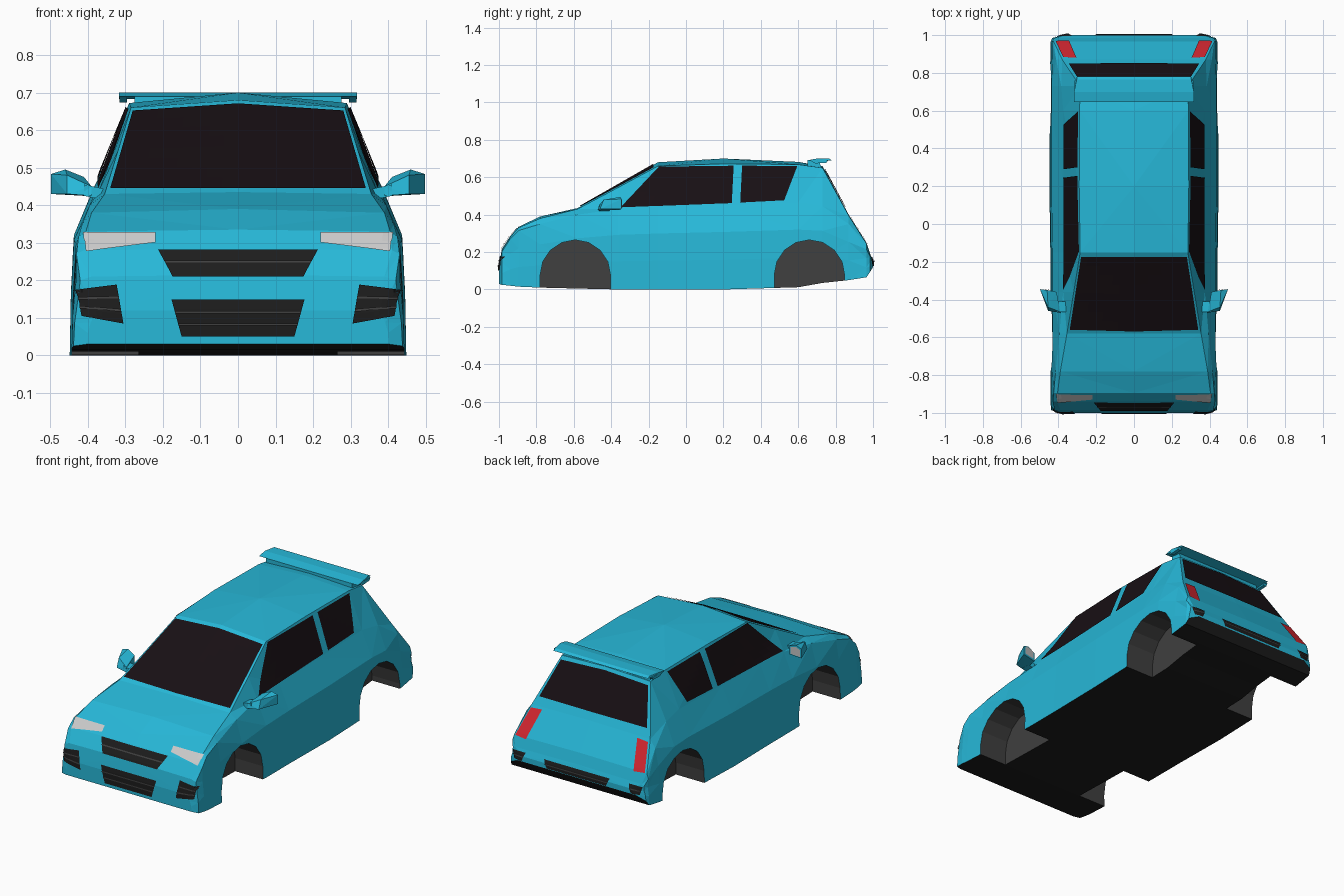
import bpy, bmesh, math
from mathutils import Vector
from mathutils.bvhtree import BVHTree

if "Cube" in bpy.data.objects:
    bpy.data.objects.remove(bpy.data.objects["Cube"])


def material(name, r, g, b):
    m = bpy.data.materials.new(name)
    m.diffuse_color = (r, g, b, 1)
    m.use_nodes = True
    m.node_tree.nodes["Principled BSDF"].inputs["Base Color"].default_value = m.diffuse_color
    return m


PAINT = material("paint", 0.02, 0.48, 0.69)
WELL = material("well_grey", 0.05, 0.05, 0.05)
BLACK = material("black", 0.012, 0.012, 0.012)
GLASS = material("tinted_glass", 0.009, 0.005, 0.007)
LENS = material("clear_lens", 0.53, 0.53, 0.53)
RED = material("red_lens", 0.65, 0.02, 0.03)


def finish(bm, name, mats, mirror=False, recalc=True):
    if recalc:
        bmesh.ops.recalc_face_normals(bm, faces=bm.faces)
    me = bpy.data.meshes.new(name)
    bm.to_mesh(me)
    bm.free()
    for m in mats:
        me.materials.append(m)
    ob = bpy.data.objects.new(name, me)
    bpy.context.collection.objects.link(ob)
    if mirror:
        ob.modifiers.new("mirror", 'MIRROR')
    return ob


# Body shell: lofted cross-sections along y
# y, centre z, edge x, edge z, belt x, belt z, widest x, bottom z
SECTIONS = [
    (-1.0, .12, .34, .12, .38, .115, .40, .03),
    (-.985, .215, .39, .21, .42, .20, .435, .025),
    (-.94, .285, .41, .28, .43, .27, .44, .02),
    (-.895, .335, .405, .33, .425, .315, .44, .015),
    (-.78, .39, .39, .38, .415, .35, .44, .01),
    (-.58, .435, .355, .43, .395, .40, .44, .005),
    (-.36, .56, .319, .547, .375, .43, .44, 0),
    (-.15, .68, .285, .66, .37, .44, .44, 0),
    (.2, .70, .29, .672, .372, .452, .445, 0),
    (.6, .682, .288, .668, .375, .465, .445, .012),
    (.73, .66, .285, .65, .385, .445, .445, .035),
    (.87, .40, .38, .395, .412, .35, .44, .05),
    (.965, .25, .425, .245, .435, .215, .438, .065),
    (.985, .19, .405, .185, .42, .175, .43, .095),
    (1.0, .15, .33, .15, .35, .145, .37, .12)]

bm = bmesh.new()
rings = []
for y, zc, xe, ze, xb, zb, xm, z0 in SECTIONS:
    h = zb - z0
    half = [(xe, ze), (xb, zb), (xm - .008, z0 + .68 * h),
            (xm, z0 + .35 * h), (xm + .003, z0)]
    pts = [(0, zc)] + half + [(-x, z) for x, z in reversed(half)]
    rings.append([bm.verts.new((x, y, z)) for x, z in pts])
n = len(rings[0])
for a, b in zip(rings, rings[1:]):
    for i in range(n):
        f = bm.faces.new((a[i], a[(i + 1) % n], b[(i + 1) % n], b[i]))
        f.material_index = 2 if i == 5 else 0       # black floor
bm.faces.new(rings[0])
bm.faces.new(rings[-1])
bmesh.ops.recalc_face_normals(bm, faces=bm.faces)
bmesh.ops.triangulate(bm, faces=bm.faces)
skin = BVHTree.FromBMesh(bm)
body = finish(bm, "body", [PAINT, WELL, BLACK])

# Wheel arches cut from the body
bm = bmesh.new()
for yc in (-.592, .66):
    for s in (-1, 1):
        prof = [(yc - .188, -.1)]
        for k in range(9):
            t = math.pi * (1 - k / 8)
            prof.append((yc + .188 * math.cos(t), .077 + .188 * math.sin(t)))
        prof.append((yc + .188, -.1))
        f = bm.faces.new([bm.verts.new((s * .265, y, z)) for y, z in prof])
        new = bmesh.ops.extrude_face_region(bm, geom=[f])["geom"]
        bmesh.ops.translate(bm, vec=(s * .4, 0, 0),
                            verts=[v for v in new if isinstance(v, bmesh.types.BMVert)])
for f in bm.faces:
    f.material_index = 1
cutter = finish(bm, "arch_cutter", [PAINT, WELL, BLACK])
cutter.hide_render = True
mod = body.modifiers.new("arches", 'BOOLEAN')
mod.operation, mod.solver, mod.object = 'DIFFERENCE', 'EXACT', cutter
shell = bpy.data.meshes.new_from_object(
    body.evaluated_get(bpy.context.evaluated_depsgraph_get()))
body.modifiers.clear()
body.data = shell
bpy.data.objects.remove(cutter)

VIEWS = {"front": (lambda a, b: Vector((a, -2, b)), Vector((0, 1, 0))),
         "rear": (lambda a, b: Vector((a, 2, b)), Vector((0, -1, 0))),
         "side": (lambda a, b: Vector((2, a, b)), Vector((-1, 0, 0)))}


def patch(name, view, corners, mat, offset=.005, nu=8, nv=8):
    """Four-cornered panel laid on the body skin, mirrored in x."""
    start, d = VIEWS[view]
    p = [Vector(c) for c in corners]
    bm = bmesh.new()
    grid = []
    for j in range(nv + 1):
        row = []
        for i in range(nu + 1):
            q = p[0].lerp(p[1], i / nu).lerp(p[3].lerp(p[2], i / nu), j / nv)
            o = start(*q)
            loc, nor, _, _ = skin.ray_cast(o, d)
            if loc is None:
                loc, nor, _, _ = skin.find_nearest(o + d)
            v = loc + nor * offset
            if view != "side" and abs(q.x) < 1e-6:
                v.x = 0
            row.append(bm.verts.new(v))
        grid.append(row)
    for r, s in zip(grid, grid[1:]):
        for i in range(nu):
            f = bm.faces.new((r[i], r[i + 1], s[i + 1], s[i]))
            f.normal_update()
            if f.normal.dot(d) > 0:
                f.normal_flip()
    return finish(bm, name, [mat], mirror=True, recalc=False)


def vent(name, view, c, slats):
    """Black opening with thin grey slats across it."""
    patch(name, view, c, BLACK)
    p = [Vector(q) for q in c]
    for k in range(slats):
        t = (k + 1) / (slats + 1)
        l, r = p[0].lerp(p[3], t), p[1].lerp(p[2], t)
        up = Vector((0, .003))
        patch(f"{name}_slat_{k + 1}", view, [l + up, r + up, r - up, l - up],
              WELL, .009, 8, 1)


# Windows
patch("windscreen", "front", [(0, .667), (.28, .648), (.34, .442), (0, .442)], GLASS)
patch("front_side_window", "side", [(-.145, .655), (.255, .66), (.245, .46), (-.35, .437)], GLASS)
patch("rear_side_window", "side", [(.30, .66), (.595, .658), (.525, .475), (.29, .463)], GLASS)
patch("rear_window", "rear", [(0, .643), (.28, .63), (.345, .44), (0, .44)], GLASS)

# Lights
patch("headlight", "front", [(.22, .325), (.41, .325), (.405, .275), (.22, .298)], LENS)
patch("tail_light", "rear", [(.305, .385), (.375, .38), (.415, .245), (.345, .238)], RED)

# Grilles and bumper vents
vent("upper_grille", "front", [(0, .28), (.213, .28), (.175, .21), (0, .21)], 1)
vent("lower_grille", "front", [(0, .148), (.177, .148), (.15, .05), (0, .05)], 2)
vent("side_intake", "front", [(.323, .188), (.428, .175), (.415, .105), (.305, .085)], 2)
vent("rear_vent", "rear", [(0, .168), (.21, .168), (.19, .125), (0, .125)], 1)
vent("rear_side_vent", "rear", [(.33, .172), (.415, .172), (.40, .125), (.35, .125)], 1)


def hull(name, pts, mat, mirror=True):
    bm = bmesh.new()
    bmesh.ops.convex_hull(bm, input=[bm.verts.new(p) for p in pts])
    return finish(bm, name, [mat], mirror)


# Door mirrors
hull("mirror_housing", [(.41, -.36, .425), (.498, -.345, .43), (.498, -.345, .483),
                        (.46, -.35, .495), (.41, -.36, .475), (.455, -.46, .43),
                        (.39, -.47, .425), (.39, -.465, .45), (.455, -.44, .48)], PAINT)
hull("mirror_stalk", [(x, y, z) for x, lo, hi in ((.34, .41, .44), (.41, .425, .455))
                      for y in (-.465, -.41) for z in (lo, hi)], PAINT)
bm = bmesh.new()
bm.faces.new([bm.verts.new(v) for v in ((.42, -.354, .433), (.42, -.354, .472),
                                        (.46, -.346, .487), (.49, -.342, .478), (.49, -.342, .437))])
finish(bm, "mirror_glass", [LENS], mirror=True)

# Roof spoiler and its mount
WING = [(.645, .69), (.70, .70), (.765, .70), (.78, .69), (.70, .683)]
hull("spoiler_wing", [(s * (.317 if y < .75 else .303), y, z)
                      for s in (-1, 1) for y, z in WING], PAINT, False)
hull("spoiler_tip", [(x, y, z) for x in (.295, .316)
                     for y, z in ((.66, .692), (.76, .692), (.75, .677), (.69, .674))], PAINT)
hull("spoiler_mount", [(s * .275, y, z) for s in (-1, 1)
                       for y, z in ((.65, .655), (.65, .69), (.71, .69), (.725, .65))], PAINT, False)
